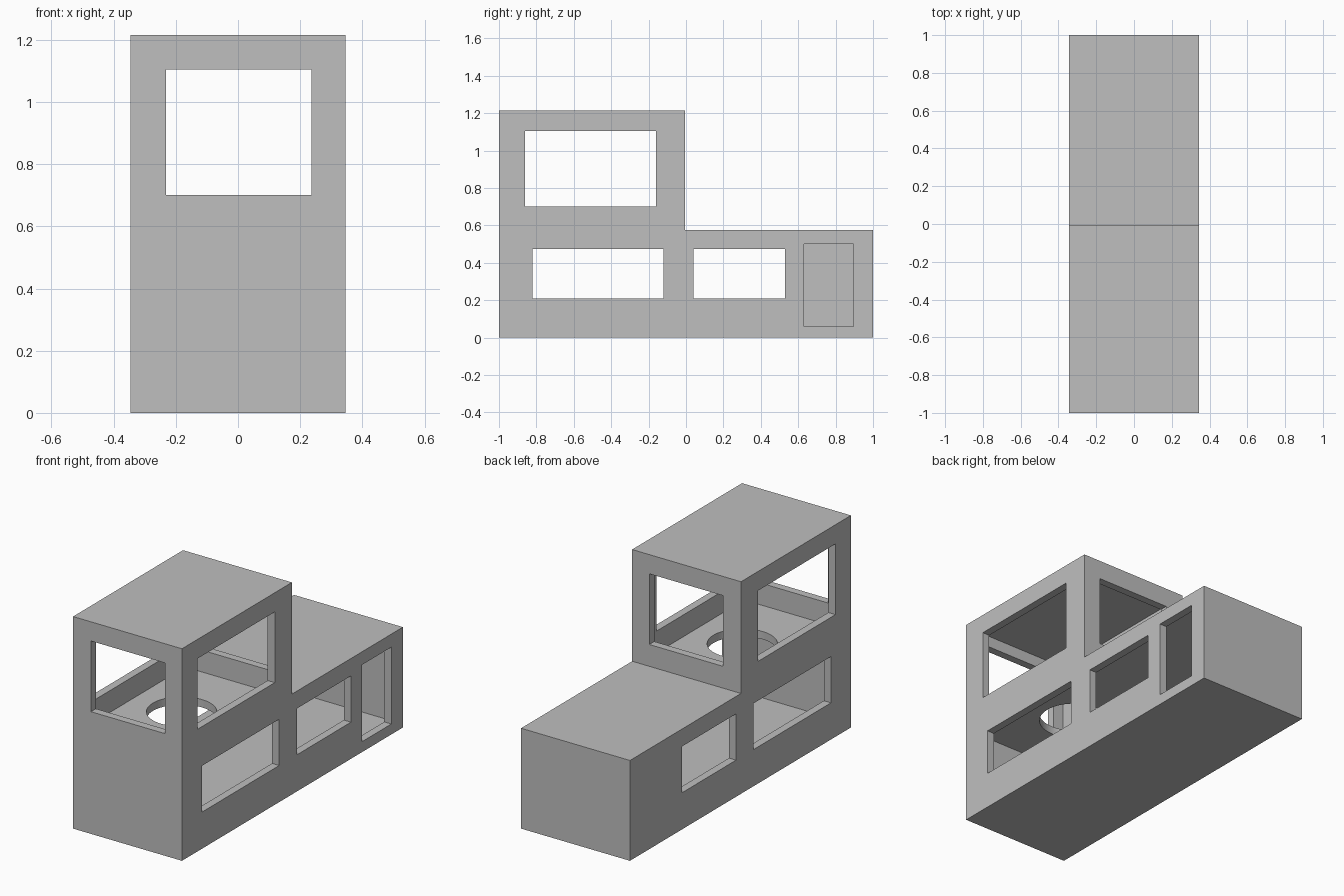
import bpy, bmesh, math

cube = bpy.data.objects.get("Cube")
if cube:
    bpy.data.objects.remove(cube, do_unlink=True)

# Overall sizes
HALF_W, HALF_L, TALL, LOW = 0.345, 1.0, 1.215, 0.575
STEP = -0.005      # where the tall part ends
WALL = 0.045       # wall, floor and ceiling thickness

grey = bpy.data.materials.new("plain grey")
grey.use_nodes = True
COLOUR = (0.52, 0.52, 0.52, 1)
grey.diffuse_color = COLOUR
grey.node_tree.nodes["Principled BSDF"].inputs["Base Color"].default_value = COLOUR


def add_object(name, bm):
    bmesh.ops.recalc_face_normals(bm, faces=bm.faces)
    mesh = bpy.data.meshes.new(name)
    bm.to_mesh(mesh)
    bm.free()
    mesh.materials.append(grey)
    obj = bpy.data.objects.new(name, mesh)
    bpy.context.collection.objects.link(obj)
    return obj


def box(name, xs, ys, zs):
    bm = bmesh.new()
    bmesh.ops.create_cube(bm, size=1)
    for v in bm.verts:
        v.co = [r[0] if c < 0 else r[1] for c, r in zip(v.co, (xs, ys, zs))]
    return add_object(name, bm)


# House body: stepped side profile extruded across the width
bm = bmesh.new()
profile = [(-HALF_L, 0), (HALF_L, 0), (HALF_L, LOW), (STEP, LOW), (STEP, TALL), (-HALF_L, TALL)]
side = bm.faces.new([bm.verts.new((-HALF_W, y, z)) for y, z in profile])
extruded = bmesh.ops.extrude_face_region(bm, geom=[side])["geom"]
bmesh.ops.translate(bm, vec=(2 * HALF_W, 0, 0),
                    verts=[g for g in extruded if isinstance(g, bmesh.types.BMVert)])
house = add_object("house_shell", bm)

inner = HALF_W - WALL
across, along = (-inner, inner), (-0.5, 0.5)
through_x, through_y = (-0.5, 0.5), (-1.2, 0.2)

cutters = [
    # Rooms
    box("lower_room", across, (-HALF_L + WALL, HALF_L - WALL), (WALL, LOW - WALL)),
    box("upper_room", across, (-HALF_L + WALL, STEP - WALL), (LOW, TALL - WALL)),
    # Windows
    box("upper_side_windows", through_x, (-0.86, -0.16), (0.70, 1.105)),
    box("upper_end_windows", (-0.232, 0.236), through_y, (0.70, 1.105)),
    box("lower_front_windows", through_x, (-0.82, -0.12), (0.21, 0.475)),
    box("lower_rear_windows", through_x, (0.04, 0.53), (0.21, 0.475)),
    # Doorway on one side only
    box("doorway", (0.2, 0.5), (0.63, 0.895), (0.06, 0.50)),
]

# Round hatch between the storeys
bm = bmesh.new()
bmesh.ops.create_cone(bm, cap_ends=True, segments=64, radius1=0.183, radius2=0.183, depth=0.2)
bmesh.ops.translate(bm, verts=bm.verts, vec=(0, -0.51, LOW - WALL / 2))
cutters.append(add_object("floor_hatch", bm))

# Carve every opening out of the shell
for cutter in cutters:
    cutter.hide_render = True
    cut = house.modifiers.new(cutter.name, "BOOLEAN")
    cut.operation, cut.solver, cut.object = "DIFFERENCE", "EXACT", cutter

bpy.context.view_layer.update()
graph = bpy.context.evaluated_depsgraph_get()
carved = bpy.data.meshes.new_from_object(house.evaluated_get(graph))
house.modifiers.clear()
house.data = carved
for cutter in cutters:
    bpy.data.objects.remove(cutter, do_unlink=True)

bpy.ops.object.select_all(action="DESELECT")
house.select_set(True)
bpy.context.view_layer.objects.active = house
bpy.ops.object.shade_smooth_by_angle(angle=math.radians(30))
